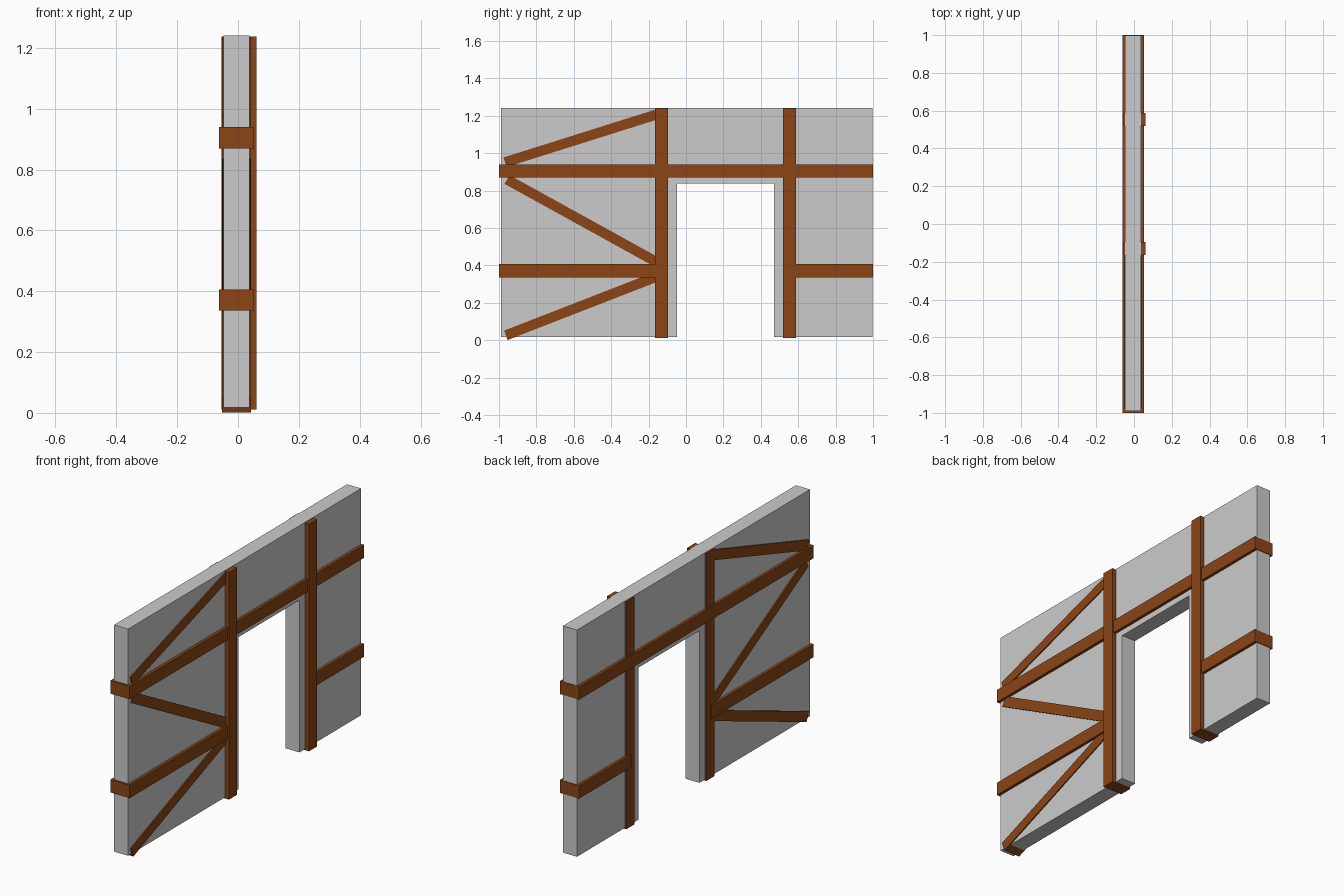
import bpy, bmesh, math

if "Cube" in bpy.data.objects:
    bpy.data.objects.remove(bpy.data.objects["Cube"])

wood = bpy.data.materials.new("brown_wood")
wood.diffuse_color = (0.258, 0.06, 0.008, 1)
wood.use_nodes = True
wood.node_tree.nodes["Principled BSDF"].inputs["Base Color"].default_value = wood.diffuse_color


def extrude_profile(name, points, x0, x1, mat=None):
    """Extrude a (y, z) outline from x0 to x1."""
    bm = bmesh.new()
    face = bm.faces.new([bm.verts.new((x0, y, z)) for y, z in points])
    out = bmesh.ops.extrude_face_region(bm, geom=[face])
    verts = [v for v in out["geom"] if isinstance(v, bmesh.types.BMVert)]
    bmesh.ops.translate(bm, verts=verts, vec=(x1 - x0, 0, 0))
    bmesh.ops.recalc_face_normals(bm, faces=bm.faces)
    mesh = bpy.data.meshes.new(name)
    bm.to_mesh(mesh)
    bm.free()
    obj = bpy.data.objects.new(name, mesh)
    bpy.context.collection.objects.link(obj)
    if mat:
        mesh.materials.append(mat)
    return obj


def beam(name, start, end, width, x0, x1):
    """Straight timber between two (y, z) points, running through the wall."""
    (ya, za), (yb, zb) = start, end
    length = math.hypot(yb - ya, zb - za)
    ny, nz = -(zb - za) / length * width / 2, (yb - ya) / length * width / 2
    outline = [(ya + ny, za + nz), (ya - ny, za - nz),
               (yb - ny, zb - nz), (yb + ny, zb + nz)]
    return extrude_profile(name, outline, x0, x1, wood)


# Plaster wall with door opening
extrude_profile("wall_panel", [
    (-0.99, 0.017), (-0.048, 0.017), (-0.048, 0.838), (0.471, 0.838),
    (0.471, 0.017), (0.997, 0.017), (0.997, 1.241), (-0.99, 1.241)],
    -0.047, 0.037)

# Upright posts beside the door
for name, y in (("left_post", -0.13), ("right_post", 0.553)):
    beam(name, (y, 0.011), (y, 1.238), 0.069, -0.055, 0.061)

# Horizontal rails
for name, y0, y1, z in (("upper_rail", -1, 1, 0.905),
                        ("lower_left_rail", -1, -0.13, 0.371),
                        ("lower_right_rail", 0.553, 1, 0.371)):
    beam(name, (y0, z), (y1, z), 0.07, -0.062, 0.053)

# Diagonal braces
for name, a, b in (("upper_brace", (-0.968, 0.951), (-0.14, 1.212)),
                   ("middle_brace", (-0.957, 0.859), (-0.14, 0.408)),
                   ("lower_brace", (-0.963, 0.026), (-0.14, 0.346))):
    beam(name, a, b, 0.054, -0.053, 0.043)
